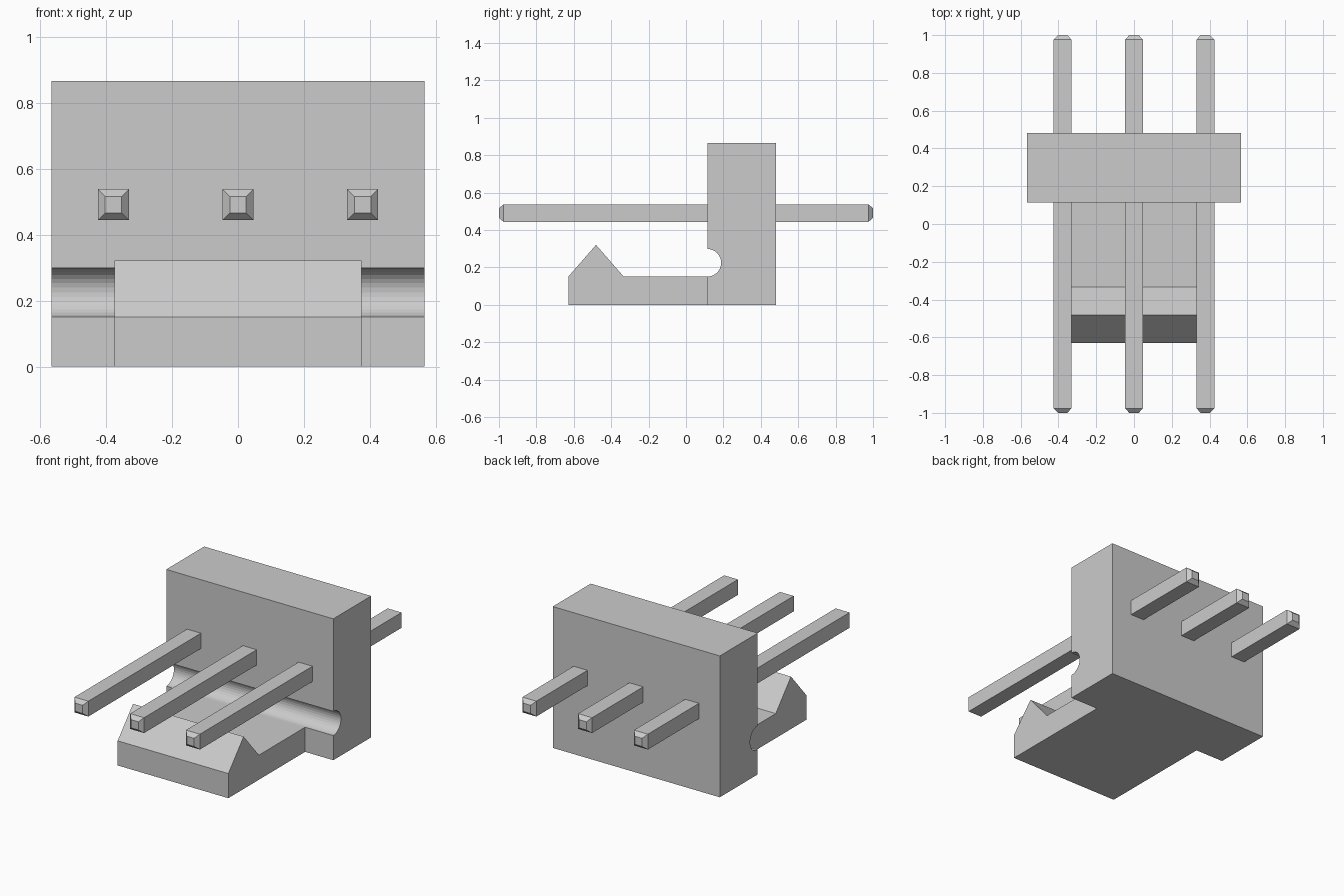
import bpy, bmesh, math

if "Cube" in bpy.data.objects:
    bpy.data.objects.remove(bpy.data.objects["Cube"])

PITCH = 0.378
PIN_Z = 0.491


def finish(name, bm):
    bmesh.ops.recalc_face_normals(bm, faces=bm.faces)
    mesh = bpy.data.meshes.new(name)
    bm.to_mesh(mesh)
    bm.free()
    obj = bpy.data.objects.new(name, mesh)
    bpy.context.collection.objects.link(obj)
    return obj


def extrude_profile(name, profile, half_width):
    """Extrude a (y, z) outline symmetrically along x."""
    bm = bmesh.new()
    face = bm.faces.new([bm.verts.new((-half_width, y, z)) for y, z in profile])
    ext = bmesh.ops.extrude_face_region(bm, geom=[face])
    moved = [v for v in ext["geom"] if isinstance(v, bmesh.types.BMVert)]
    bmesh.ops.translate(bm, verts=moved, vec=(2 * half_width, 0, 0))
    return finish(name, bm)


def make_pin(name, x):
    """Square pin along y with tapered tips at both ends."""
    bm = bmesh.new()
    rings = []
    for y, h in ((-1, 0.025), (-0.976, 0.047), (0.976, 0.047), (1, 0.025)):
        rings.append([bm.verts.new((x + sx * h, y, PIN_Z + sz * h))
                      for sx, sz in ((-1, -1), (1, -1), (1, 1), (-1, 1))])
    for a, b in zip(rings, rings[1:]):
        for i in range(4):
            j = (i + 1) % 4
            bm.faces.new((a[i], a[j], b[j], b[i]))
    bm.faces.new(rings[0])
    bm.faces.new(rings[-1])
    return finish(name, bm)


# Upright housing wall with a half-round groove across its front
FRONT, BACK, TOP = 0.114, 0.481, 0.866
R, GROOVE_Z, STEPS = 0.074, 0.225, 16
groove = [(FRONT + R * math.cos(a), GROOVE_Z + R * math.sin(a))
          for a in (math.pi * (i / STEPS - 0.5) for i in range(STEPS + 1))]
extrude_profile("housing_wall",
                [(FRONT, 0)] + groove + [(FRONT, TOP), (BACK, TOP), (BACK, 0)],
                0.566)

# Locking tongue with a ridge near its front edge
extrude_profile("locking_tongue",
                [(FRONT, 0), (FRONT, 0.151), (-0.333, 0.151),
                 (-0.481, 0.321), (-0.629, 0.151), (-0.629, 0)],
                0.375)

# Row of three pins passing through the wall
for i in range(3):
    make_pin(f"pin_{i + 1}", (i - 1) * PITCH)
